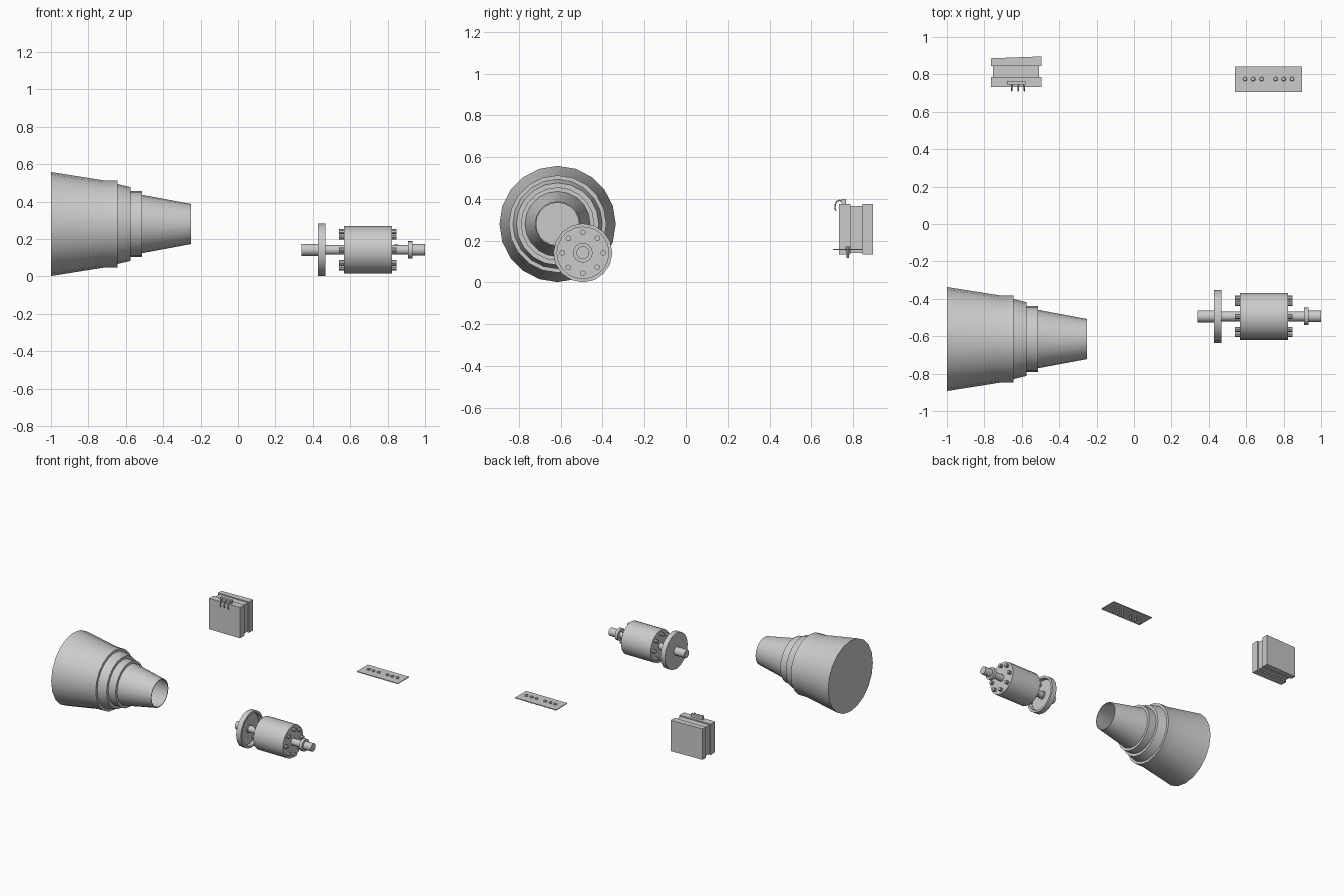
import bpy, bmesh, math
from mathutils import Vector

if "Cube" in bpy.data.objects:
    bpy.data.objects.remove(bpy.data.objects["Cube"])


def finish(name, bm, smooth=True):
    bmesh.ops.remove_doubles(bm, verts=bm.verts, dist=1e-5)
    bmesh.ops.recalc_face_normals(bm, faces=bm.faces)
    me = bpy.data.meshes.new(name)
    bm.to_mesh(me)
    bm.free()
    ob = bpy.data.objects.new(name, me)
    bpy.context.collection.objects.link(ob)
    if smooth:
        bpy.ops.object.select_all(action='DESELECT')
        ob.select_set(True)
        bpy.context.view_layer.objects.active = ob
        bpy.ops.object.shade_smooth_by_angle(angle=math.radians(35))
    return ob


def lathe(bm, profile, n, origin, axis='X'):
    """Revolve (position, radius) points around an axis through origin."""
    o = Vector(origin)
    rings = []
    for t, r in profile:
        ring = []
        for i in range(n if r > 0 else 1):
            a = 2 * math.pi * i / n
            s, c = r * math.sin(a), r * math.cos(a)
            ring.append(bm.verts.new(o + Vector((t, s, c) if axis == 'X' else (s, c, t))))
        rings.append(ring)
    for a, b in zip(rings, rings[1:]):
        for i in range(n):
            j = (i + 1) % n
            if len(a) == 1:
                bm.faces.new((a[0], b[i], b[j]))
            elif len(b) == 1:
                bm.faces.new((a[i], b[0], a[j]))
            else:
                bm.faces.new((a[i], b[i], b[j], a[j]))


def box(name, x, y, z, skew=0):
    """Box from ranges; skew shifts the back left edge forward."""
    bm = bmesh.new()
    bmesh.ops.create_cube(bm, size=1)
    for v in bm.verts:
        back_left = v.co.y > 0 and v.co.x < 0
        v.co = (x[v.co.x > 0], y[v.co.y > 0] - skew * back_left, z[v.co.z > 0])
    return finish(name, bm, False)


# Stepped tapering housing, hollow and open at the narrow end
bm = bmesh.new()
lathe(bm, [(-1, 0), (-1, .278), (-.715, .233), (-.644, .233), (-.644, .214),
           (-.575, .197), (-.575, .176), (-.512, .176), (-.512, .156),
           (-.25, .107), (-.25, .102), (-.515, .150), (-.65, .20),
           (-.985, .268), (-.985, 0)], 20, (0, -.615, .28))
finish("tapered_housing", bm)

# Rotor: shaft with collar, dished flange, drum and tie bolts
R = (0, -.494, .142)
bm = bmesh.new()
lathe(bm, [(.34, 0), (.34, .032), (.45, .032), (.45, .026), (.91, .026),
           (.91, .047), (.934, .047), (.934, .031), (1, .031), (1, 0)], 16, R)
finish("rotor_shaft", bm)

bm = bmesh.new()
lathe(bm, [(.428, 0), (.428, .141), (.468, .141), (.468, .124),
           (.443, .120), (.443, 0)], 16, R)
finish("rotor_flange", bm)

bm = bmesh.new()
lathe(bm, [(.568, 0), (.568, .126), (.824, .126), (.824, 0)], 20, R)
finish("rotor_drum", bm)

bm = bmesh.new()
for i in range(8):
    a = i * math.pi / 4
    p = (0, R[1] + .098 * math.sin(a), R[2] + .098 * math.cos(a))
    for x0, x1 in ((.541, .575), (.817, .848)):
        lathe(bm, [(x0, 0), (x0, .0135), (x1, .0135), (x1, 0)], 10, p)
finish("drum_bolts", bm)

# Box in three layers with a recessed waist
box("case_front", (-.765, -.495), (.732, .787), (.133, .375))
box("case_waist", (-.755, -.507), (.787, .846), (.142, .366))
box("case_back", (-.765, -.495), (.846, .896), (.133, .375), .010)

# Terminal block with three hooked wires
box("terminal_block", (-.68, -.58), (.745, .765), (.375, .400))
for i in range(3):
    cu = bpy.data.curves.new("terminal_wire", 'CURVE')
    cu.dimensions = '3D'
    cu.bevel_depth = .004
    cu.bevel_resolution = 1
    cu.use_fill_caps = True
    path = [(.750, .385), (.736, .394), (.722, .388), (.714, .372), (.713, .354), (.719, .344)]
    sp = cu.splines.new('POLY')
    sp.points.add(len(path) - 1)
    for pt, (y, z) in zip(sp.points, path):
        pt.co = (-.654 + .034 * i, y, z, 1)
    bpy.context.collection.objects.link(bpy.data.objects.new("terminal_wire", cu))

# Thin mounting strip with two groups of three pins
box("mounting_strip", (.54, .897), (.705, .843), (.155, .161))
bm = bmesh.new()
for x in (.594, .637, .682, .757, .800, .845):
    lathe(bm, [(.118, 0), (.118, .006), (.150, .007), (.150, .012),
               (.168, .012), (.172, .009), (.172, 0)], 10, (x, .775, 0), 'Z')
finish("strip_pins", bm)
